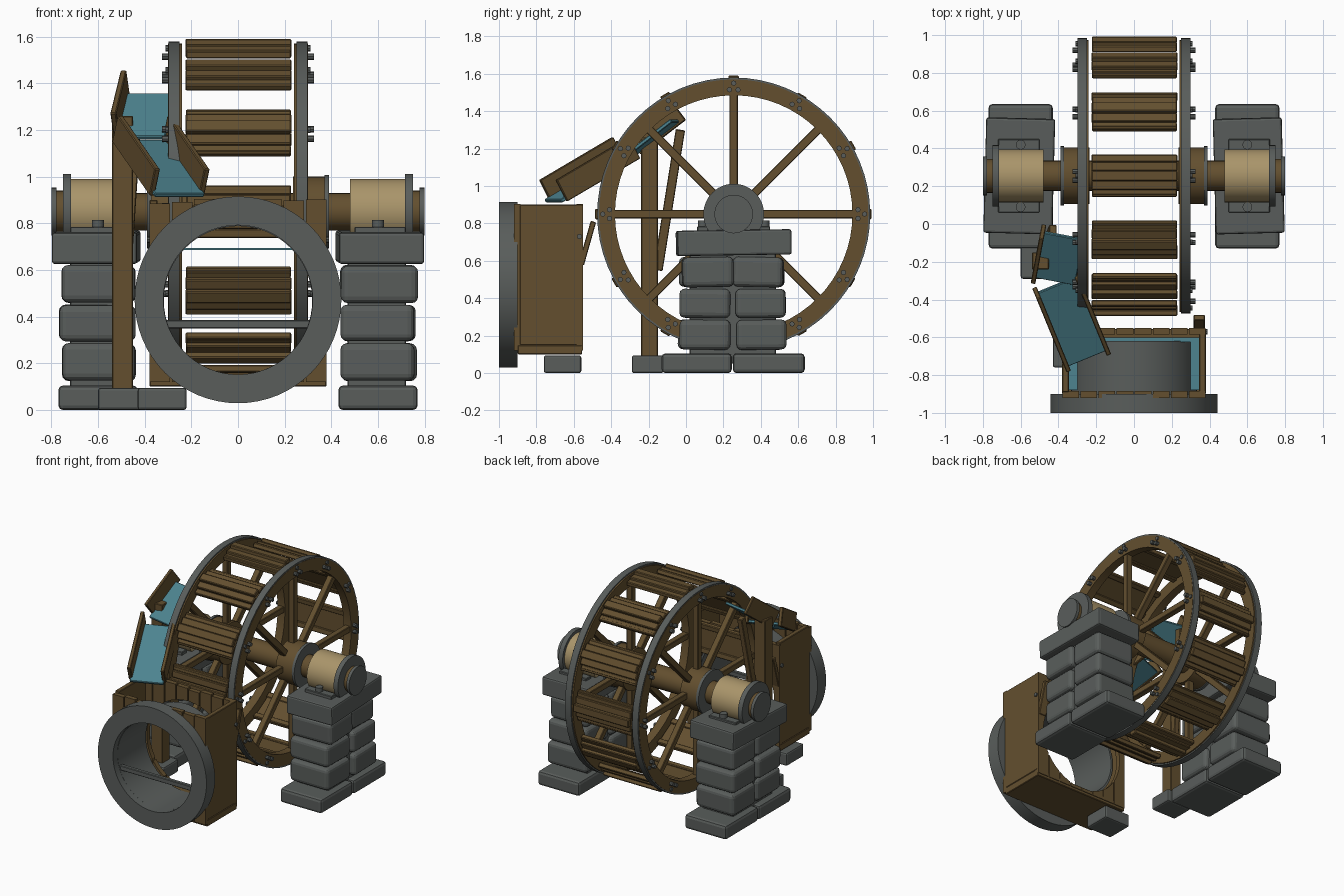
import bpy, bmesh, math, random
from mathutils import Vector, Matrix

random.seed(4)
if "Cube" in bpy.data.objects:
    bpy.data.objects.remove(bpy.data.objects["Cube"])


def material(name, rgb):
    m = bpy.data.materials.new(name)
    m.use_nodes = True
    m.diffuse_color = (*rgb, 1)
    m.node_tree.nodes["Principled BSDF"].inputs["Base Color"].default_value = (*rgb, 1)
    return m


WOOD = material("brown wood", (.125, .078, .028))
STONE = material("grey stone and iron", (.1, .11, .105))
WATER = material("teal water", (.075, .23, .28))
TAN = material("tan bearing", (.4, .3, .145))


def finish(name, bm, mat, matrix, bevel=0, segments=1, smooth=False):
    bmesh.ops.recalc_face_normals(bm, faces=bm.faces)
    mesh = bpy.data.meshes.new(name)
    bm.to_mesh(mesh)
    bm.free()
    mesh.materials.append(mat)
    ob = bpy.data.objects.new(name, mesh)
    bpy.context.collection.objects.link(ob)
    ob.matrix_world = matrix
    if bevel:
        mod = ob.modifiers.new("edges", "BEVEL")
        mod.width, mod.segments = bevel, segments
    if smooth:
        bpy.ops.object.select_all(action="DESELECT")
        ob.select_set(True)
        bpy.context.view_layer.objects.active = ob
        bpy.ops.object.shade_smooth_by_angle(angle=math.radians(35))
    return ob


def block(name, size, matrix, mat, bevel=.004, segments=1):
    bm = bmesh.new()
    bmesh.ops.create_cube(bm, size=1)
    bmesh.ops.scale(bm, vec=size, verts=bm.verts)
    return finish(name, bm, mat, matrix, bevel, segments)


def box(name, x, y, z, mat, bevel=.004, segments=1, turn=None):
    """Box from its x, y and z ranges."""
    middle = Matrix.Translation([sum(r) / 2 for r in (x, y, z)])
    return block(name, [abs(r[1] - r[0]) for r in (x, y, z)],
                 middle @ (turn or Matrix()), mat, bevel, segments)


def beam(name, a, b, width, height, mat, up=(0, 0, 1)):
    """Straight timber between two points."""
    a, b = Vector(a), Vector(b)
    d = (b - a).normalized()
    side = Vector(up).cross(d).normalized()
    rot = Matrix((d, side, d.cross(side))).transposed().to_4x4()
    return block(name, ((b - a).length, width, height),
                 Matrix.Translation((a + b) / 2) @ rot, mat)


def turned(name, r0, r1, t0, t1, centre, axis, mat, steps=48):
    """Ring or cylinder from r0 to r1, running from t0 to t1 along the axis."""
    bm = bmesh.new()
    pts = [(r0, t0), (r1, t0), (r1, t1), (r0, t1)]
    vs = [bm.verts.new((r, 0, t)) for r, t in pts]
    es = [bm.edges.new((vs[i], vs[(i + 1) % 4])) for i in range(4 if r0 else 3)]
    bmesh.ops.spin(bm, geom=vs + es, cent=(0, 0, 0), axis=(0, 0, 1),
                   angle=2 * math.pi, steps=steps)
    bmesh.ops.remove_doubles(bm, verts=bm.verts, dist=1e-5)
    rot = Vector((0, 0, 1)).rotation_difference(Vector(axis)).to_matrix().to_4x4()
    return finish(name, bm, mat, Matrix.Translation(centre) @ rot, smooth=True)


X, Y = (1, 0, 0), (0, 1, 0)
HUB = Vector((0, .255, .85))


def polar(x, r, angle):
    return HUB + Vector((x, r * math.cos(angle), r * math.sin(angle)))


# Wheel: rims, tyres, spokes, rim bolts
turned("axle", 0, .08, -.77, .77, HUB, X, WOOD, 24)
for s, tag in ((1, "left"), (-1, "right")):
    side = (s, 0, 0)
    turned(tag + "_rim", .635, .72, .24, .3, HUB, side, WOOD, 64)
    turned(tag + "_tyre", .719, .73, .25, .298, HUB, side, STONE, 64)
    turned(tag + "_hub", .07, .15, .235, .37, HUB, side, WOOD)
    turned(tag + "_hub_band", .07, .157, .37, .39, HUB, side, STONE)
    for i in range(8):
        a = i * math.pi / 4
        beam(tag + "_spoke", polar(s * .27, .12, a), polar(s * .27, .66, a),
             .045, .045, WOOD, X)
    for i in range(12):
        a = i * math.pi / 6
        for off, r in ((-.035, .665), (.035, .665), (0, .7)):
            turned(tag + "_rim_bolt", 0, .014, .295, .325 if r < .69 else .31,
                   polar(0, r, a + off), side, STONE, 8)

# Paddles: five overlapping slats each, the middle one standing proud
for i in range(12):
    a = i * math.pi / 6
    for off, r, w in ((-.092, .682, .04), (-.048, .698, .05), (0, .722, .056),
                      (.048, .698, .05), (.092, .682, .04)):
        b = a + off / .69
        j = random.uniform(-.004, .004)
        tangent = Matrix.Rotation(b - math.pi / 2, 4, "X")
        block("paddle_slat", (.452 + j, w, .032),
              Matrix.Translation(polar(.002, r + j, b)) @ tangent, WOOD, .005)
    tangent = Matrix.Rotation(a - math.pi / 2, 4, "X")
    block("paddle_backing", (.448, .2, .02),
          Matrix.Translation(polar(.002, .682, a)) @ tangent, WOOD)

# Bearings and stone piers
for s, tag in ((1, "left"), (-1, "right")):
    side = (s, 0, 0)
    turned(tag + "_bearing", .07, .14, .48, .72, HUB, side, TAN)
    turned(tag + "_bearing_collar", .07, .162, .715, .75, HUB, side, STONE)
    turned(tag + "_axle_sleeve", .07, .09, .745, .78, HUB, side, WOOD, 32)
    turned(tag + "_axle_cap", 0, .103, .778, .8, HUB, side, STONE, 32)
    for y in (.09, .42):
        turned(tag + "_bearing_bolt", 0, .026, .76, .815, (s * .6, y, 0), (0, 0, 1), STONE, 12)
        box(tag + "_bearing_foot", (s * .5, s * .72), (y - .03, y + .03), (.75, .785), STONE)
    tilt = Matrix.Rotation(math.radians(1.5 * s), 4, "Z") @ Matrix.Rotation(.015, 4, "X")
    box(tag + "_pier_cap", (s * .425, s * .79), (-.05, .56), (.63, .765), STONE, .012, 2, tilt)
    for z0, z1 in ((.125, .285), (.295, .45), (.46, .62)):
        for y0, y1 in ((-.03, .242), (.262, .53)):
            j = random.uniform(-.012, .012)
            wobble = Matrix.Rotation(j * 2, 4, "Z") @ Matrix.Rotation(j * 2, 4, "X")
            box(tag + "_pier_stone", (s * .44, s * (.76 + j)), (y0 + j, y1 + j),
                (z0, z1), STONE, .028, 3, wobble)
    box(tag + "_pier_core", (s * .47, s * .72), (.02, .48), (.05, .7), STONE)
    for y0, y1 in ((-.13, .245), (.25, .635)):
        box(tag + "_pier_base", (s * .43, s * .77), (y0, y1), (0, .105), STONE, .02, 2)

# Tank: side walls, floor, front and back slats with a round opening
for s in (1, -1):
    box("tank_side", (s * .345, s * .38), (-.89, -.555), (.15, .9), WOOD)
    box("tank_water_side", (s * .3, s * .345), (-.88, -.6), (.685, .695), WATER, 0)
box("tank_water_back", (-.345, .345), (-.625, -.6), (.685, .695), WATER, 0)
box("tank_floor", (-.38, .38), (-.9, -.555), (.1, .15), WOOD)
cutter = turned("opening_cutter", 0, .335, -1.1, -.4, (0, 0, .47), Y, WOOD, 64)
cutter.hide_render = True
for y0, y1 in ((-.92, -.885), (-.585, -.55)):
    for i in range(8):
        x = -.335 + i * .0957
        top = .9 + random.uniform(-.02, .004)
        slat = box("tank_slat", (x - .044, x + .044), (y0, y1), (.12, top), WOOD, 0)
        mod = slat.modifiers.new("opening", "BOOLEAN")
        mod.operation, mod.object = "DIFFERENCE", cutter
        bpy.context.view_layer.objects.active = slat
        bpy.ops.object.modifier_apply(modifier="opening")
bpy.data.objects.remove(cutter)

# Outlet pipe with its broad front flange and cross bar
turned("pipe_flange", .32, .443, -1, -.9, (0, 0, .472), Y, STONE, 64)
turned("outlet_pipe", .318, .333, -.95, -.62, (0, 0, .47), Y, STONE, 64)
box("pipe_cross_bar", (-.31, .31), (-.94, -.91), (.35, .385), STONE)
for s in (1, -1):
    turned("tank_side_bolt", 0, .014, .37, .39, (0, -.57, .73), (s, 0, 0), STONE, 8)
    beam("tank_brace", (s * .345, -.56, .58), (s * .345, -.495, .81), .06, .03, WOOD)

# Footing stones, post and strut under the chute
box("tank_footing", (-.43, -.22), (-.76, -.56), (0, .095), STONE, .012, 2)
box("post_footing", (-.6, -.4), (-.29, -.12), (0, .095), STONE, .012, 2)
box("chute_post", (-.54, -.45), (-.24, -.15), (.09, 1.26), WOOD)
beam("chute_strut", (-.48, -.15, .55), (-.43, -.03, 1.3), .05, .04, WOOD, X)


# Chute: two sloping runs of water between boards
def chute(tag, a, b, width, sides):
    a, b = Vector(a), Vector(b)
    across = Vector((0, 0, 1)).cross(b - a).normalized() * width / 2
    beam(tag + "_chute_water", a, b, width, .02, WATER)
    for s in sides:
        lift = Vector((0, 0, .055)) + across * s
        beam(tag + "_chute_board", a + lift, b + lift, .025, .13, WOOD)


chute("lower", (-.41, -.32, 1.15), (-.25, -.71, .92), .23, (1, -1))
chute("upper", (-.375, -.06, 1.35), (-.42, -.3, 1.165), .22, (-1,))
box("chute_cleat", (-.53, -.45), (-.24, -.19), (1.22, 1.26), WOOD)
